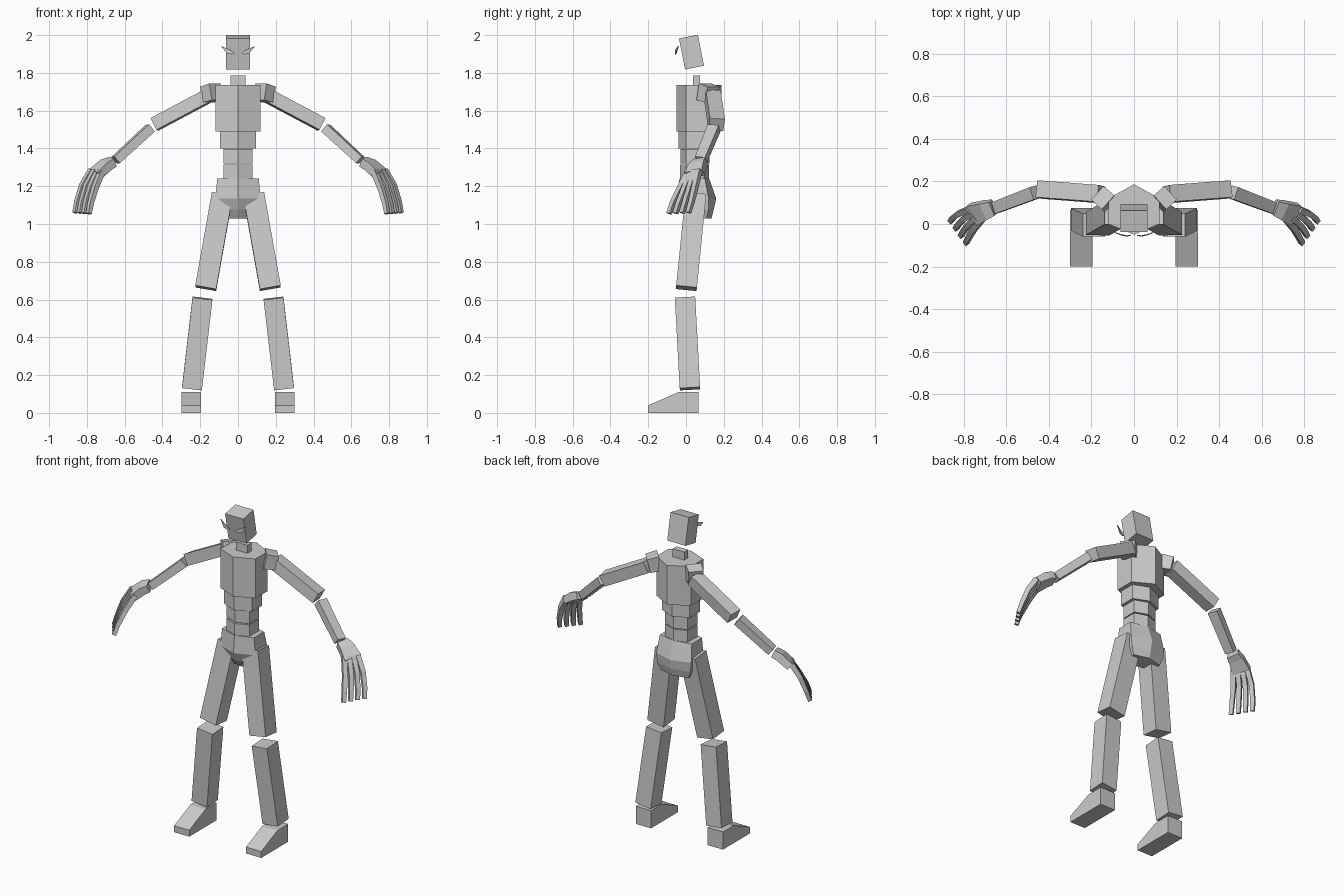
import bpy
from mathutils import Vector

if "Cube" in bpy.data.objects:
    bpy.data.objects.remove(bpy.data.objects["Cube"])


def add(name, verts, faces, mirror=False, thick=0):
    me = bpy.data.meshes.new(name)
    me.from_pydata([tuple(v) for v in verts], [], faces)
    ob = bpy.data.objects.new(name, me)
    bpy.context.collection.objects.link(ob)
    if thick:
        m = ob.modifiers.new("thickness", 'SOLIDIFY')
        m.thickness = thick
        m.offset = 0
    if mirror:
        m = ob.modifiers.new("mirror", 'MIRROR')
        m.use_mirror_merge = False
    return ob


def loft(name, rings, mirror=False):
    # rings from bottom to top, each counter-clockwise
    n = len(rings[0])
    verts = [v for r in rings for v in r]
    faces = [tuple(reversed(range(n))), tuple(range(len(verts) - n, len(verts)))]
    for k in range(len(rings) - 1):
        for i in range(n):
            a, b = k * n + i, k * n + (i + 1) % n
            faces.append((a, b, b + n, a + n))
    return add(name, verts, faces, mirror)


def beam(name, points, sizes, side, mirror=True):
    # square bar along a path; sizes = (width along side, depth) per point
    pts = [Vector(p) for p in points]
    rings = []
    for i, p in enumerate(pts):
        d = (pts[min(i + 1, len(pts) - 1)] - pts[max(i - 1, 0)]).normalized()
        s = Vector(side)
        s = (s - d * s.dot(d)).normalized()
        t = d.cross(s)
        w, h = sizes[i][0] / 2, sizes[i][1] / 2
        rings.append([p - s * w - t * h, p + s * w - t * h,
                      p + s * w + t * h, p - s * w + t * h])
    return loft(name, rings, mirror)


def hexring(z, w, front, side_front, side_back, back):
    return [(0, front, z), (w, side_front, z), (w, side_back, z),
            (0, back, z), (-w, side_back, z), (-w, side_front, z)]


# torso: stacked six-sided blocks
for name, z0, z1, prof in [
    ("chest", 1.49, 1.735, (.12, -.05, .0, .12, .187)),
    ("upper_abdomen", 1.40, 1.49, (.095, -.04, .0, .10, .14)),
    ("middle_abdomen", 1.32, 1.398, (.078, -.028, .0, .095, .125)),
    ("lower_abdomen", 1.24, 1.314, (.078, -.033, .0, .095, .122)),
]:
    loft(name, [hexring(z0, *prof), hexring(z1, *prof)])

# pelvis
loft("pelvis", [hexring(1.03, .095, .02, .04, .11, .135),
                hexring(1.077, .115, -.015, .02, .12, .147),
                hexring(1.135, .12, -.045, .0, .12, .16),
                hexring(1.242, .11, -.035, .0, .10, .122)])

# neck and head
beam("neck", [(0, .055, 1.73), (0, .055, 1.785)], [(.08, .038)] * 2, (1, 0, 0), False)
beam("head", [(0, .045, 1.828), (0, .013, 1.992)], [(.125, .102)] * 2, (1, 0, 0), False)

# slanted eyes floating before the face
add("eye", [(.09, -.04, 1.942), (.062, -.05, 1.93), (.042, -.056, 1.922),
            (.015, -.054, 1.905), (.035, -.056, 1.898), (.06, -.052, 1.904)],
    [(0, 1, 5), (1, 2, 4, 5), (2, 3, 4)], True, .005)

# arms
beam("shoulder", [(.115, .095, 1.70), (.165, .14, 1.685)],
     [(.09, .09), (.085, .085)], (0, 0, 1))
beam("upper_arm", [(.155, .14, 1.68), (.443, .162, 1.527)],
     [(.08, .07)] * 2, (0, 1, -.13))
beam("forearm", [(.465, .148, 1.507), (.648, .078, 1.338)],
     [(.062, .05), (.056, .046)], (.25, 1, 0))
beam("palm", [(.662, .077, 1.33), (.70, .065, 1.312), (.755, .045, 1.265)],
     [(.07, .045), (.085, .05), (.105, .042)], (.55, .8, .05))

# fingers fanned between the innermost and outermost path
inner = [(.72, .015, 1.28), (.757, -.03, 1.19), (.78, -.07, 1.11), (.79, -.09, 1.055)]
outer = [(.775, .068, 1.285), (.823, .05, 1.205), (.85, .03, 1.12), (.862, .012, 1.06)]
for i in range(4):
    path = [Vector(a).lerp(Vector(b), i / 3) for a, b in zip(inner, outer)]
    beam("finger", path, [(.028, .03), (.027, .028), (.025, .025), (.023, .022)],
         (.55, .8, .05))

# legs
beam("thigh", [(.171, .002, .66), (.083, .052, 1.155)], [(.112, .11)] * 2, (1, 0, 0))
beam("shin", [(.244, .021, .128), (.188, -.005, .607)], [(.106, .108)] * 2, (1, 0, 0))

# wedge feet from a side profile
side = [(-.2, 0), (.065, 0), (.065, .11), (-.04, .11), (-.2, .04)]
loft("foot", [[(x, y, z) for y, z in reversed(side)] for x in (.30, .195)], True)
